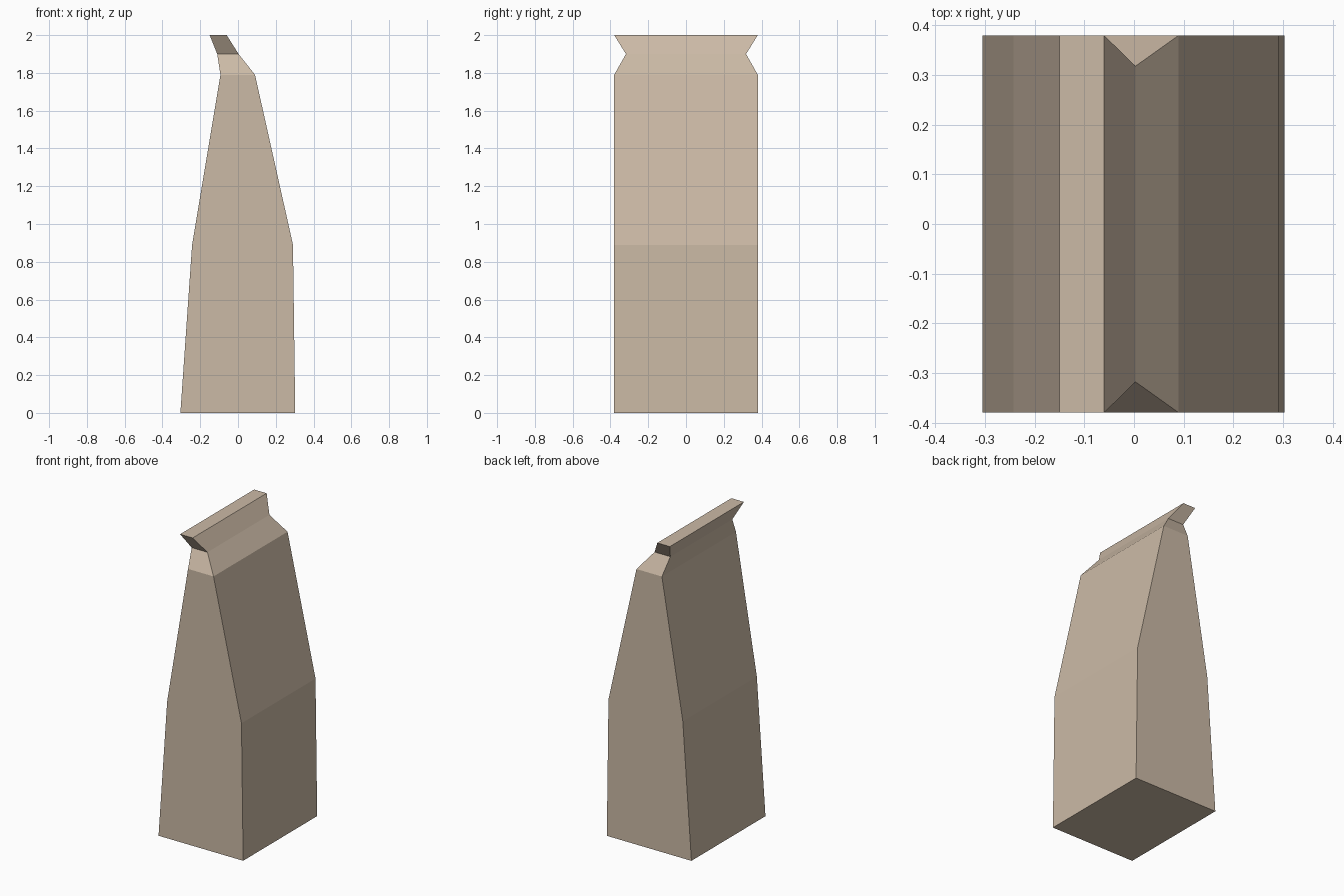
import bpy
import bmesh

if "Cube" in bpy.data.objects:
    bpy.data.objects.remove(bpy.data.objects["Cube"])

# Paper material
paper = bpy.data.materials.new("tan paper")
paper.diffuse_color = (0.60, 0.49, 0.38, 1.0)
paper.use_nodes = True
paper.node_tree.nodes["Principled BSDF"].inputs["Base Color"].default_value = paper.diffuse_color

# Bag cross-sections: height, left x, right x, half depth
SECTIONS = [
    (0.00, -0.305, 0.303, 0.38),   # base
    (0.89, -0.243, 0.291, 0.38),   # middle crease
    (1.79, -0.093, 0.090, 0.38),   # shoulder
    (1.90, -0.110, 0.003, 0.318),  # pinched neck
    (2.00, -0.150, -0.060, 0.38),  # folded top
]

bm = bmesh.new()
rings = []
for z, left, right, d in SECTIONS:
    rings.append([bm.verts.new(p) for p in
                  ((left, -d, z), (right, -d, z), (right, d, z), (left, d, z))])

# Walls between neighbouring sections, then the two ends
for low, high in zip(rings, rings[1:]):
    for i in range(4):
        j = (i + 1) % 4
        bm.faces.new((low[i], low[j], high[j], high[i]))
bm.faces.new(rings[0][::-1])
bm.faces.new(rings[-1])
bmesh.ops.recalc_face_normals(bm, faces=bm.faces)

mesh = bpy.data.meshes.new("paper_bag")
bm.to_mesh(mesh)
bm.free()
mesh.materials.append(paper)
bag = bpy.data.objects.new("paper_bag", mesh)
bpy.context.collection.objects.link(bag)
